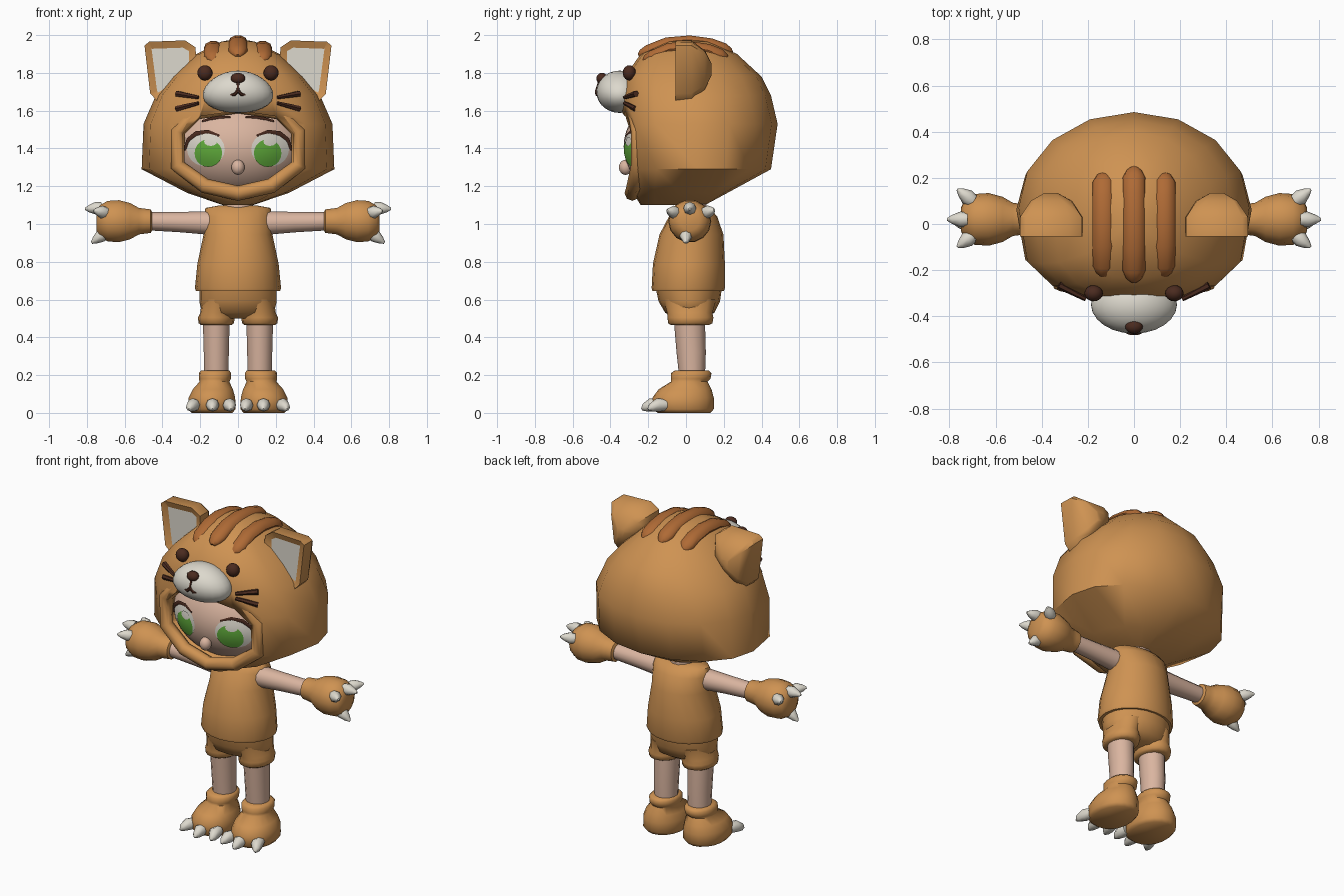
import bpy, bmesh, math
from mathutils import Vector

if "Cube" in bpy.data.objects:
    bpy.data.objects.remove(bpy.data.objects["Cube"])


def mat(name, rgb):
    m = bpy.data.materials.new(name)
    m.diffuse_color = (*rgb, 1)
    m.use_nodes = True
    m.node_tree.nodes["Principled BSDF"].inputs["Base Color"].default_value = m.diffuse_color
    return m


ORANGE = mat("orange_fabric", (0.62, 0.29, 0.085))
STRIPE = mat("dark_orange", (0.43, 0.145, 0.036))
CREAM = mat("cream", (0.72, 0.69, 0.61))
BROWN = mat("dark_brown", (0.07, 0.024, 0.014))
SKIN = mat("skin", (0.70, 0.46, 0.35))
GREEN = mat("iris_green", (0.12, 0.42, 0.045))


def finish(name, bm, *mats, angle=50):
    bmesh.ops.recalc_face_normals(bm, faces=bm.faces)
    me = bpy.data.meshes.new(name)
    bm.to_mesh(me)
    bm.free()
    for m in mats:
        me.materials.append(m)
    me.shade_smooth()
    me.set_sharp_from_angle(angle=math.radians(angle))
    ob = bpy.data.objects.new(name, me)
    bpy.context.collection.objects.link(ob)
    return ob


def skin_rings(name, m, rings, closed=False, angle=50):
    """Bridge equal-sized rings of points, capping the ends."""
    bm = bmesh.new()
    vs = [[bm.verts.new(p) for p in r] for r in rings]
    n = len(vs[0])
    pairs = list(zip(vs, vs[1:])) + ([(vs[-1], vs[0])] if closed else [])
    for a, b in pairs:
        for i in range(n):
            bm.faces.new((a[i], a[(i + 1) % n], b[(i + 1) % n], b[i]))
    if not closed:
        bm.faces.new(vs[0])
        bm.faces.new(vs[-1])
    return finish(name, bm, m, angle=angle)


def loft(name, m, rings, sides=16, front=1.0, angle=60):
    """Vertical loft; each ring is (z, centre x, half width, y front, y back)."""
    out = []
    for z, cx, rx, yf, yb in rings:
        ring = []
        for i in range(sides):
            a = 2 * math.pi * i / sides
            c = math.cos(a)
            k = abs(c) ** front if c < 0 else c
            y = (yf + yb) / 2 + math.copysign(k, c) * (yb - yf) / 2
            ring.append((cx + rx * math.sin(a), y, z))
        out.append(ring)
    return skin_rings(name, m, out, angle=angle)


def tube(name, m, pts, radii, sides=12, ref=(0, 0, 1), flat=1.0, closed=False):
    pts = [Vector(p) for p in pts]
    n, ref, rings = len(pts), Vector(ref), []
    for i, p in enumerate(pts):
        a = pts[i - 1] if (i or closed) else p
        b = pts[(i + 1) % n] if (i < n - 1 or closed) else p
        t = (b - a).normalized()
        u = t.cross(ref).normalized()
        v = u.cross(t) * flat
        rings.append([p + radii[i] * (u * math.cos(2 * math.pi * k / sides) +
                                      v * math.sin(2 * math.pi * k / sides))
                      for k in range(sides)])
    return skin_rings(name, m, rings, closed)


def ball(name, m, c, r, taper=0.0, seg=20):
    bm = bmesh.new()
    bmesh.ops.create_uvsphere(bm, u_segments=seg, v_segments=seg // 2 + 2, radius=1)
    for v in bm.verts:
        k = 1 - taper * v.co.z
        v.co = Vector((c[0] + v.co.x * r[0] * k, c[1] + v.co.y * r[1], c[2] + v.co.z * r[2]))
    return finish(name, bm, m)


# Hood, with the face opening cut out
hood = loft("hood", ORANGE, [
    (1.10, 0, .08, -.24, .10), (1.165, 0, .27, -.28, .22), (1.29, 0, .51, -.325, .45),
    (1.53, 0, .50, -.345, .485), (1.68, 0, .435, -.345, .45), (1.78, 0, .35, -.325, .40),
    (1.90, 0, .22, -.24, .27), (1.965, 0, .09, -.10, .13), (1.98, 0, .01, .0, .03)],
    front=.6)
half = [(.2, 1.57), (.29, 1.48), (.29, 1.32), (.16, 1.225)]
opening = [(0, 1.60)] + half + [(0, 1.19)] + [(-x, z) for x, z in reversed(half)]
cutter = skin_rings("face_cutter", ORANGE,
                    [[(x, y, z) for x, z in opening] for y in (-1, -.1)])
cutter.hide_render = True
mod = hood.modifiers.new("opening", 'BOOLEAN')
mod.operation, mod.solver, mod.object = 'DIFFERENCE', 'EXACT', cutter
bpy.context.view_layer.objects.active = hood
bpy.ops.object.modifier_apply(modifier="opening")
bpy.data.objects.remove(cutter)
tube("hood_rim", ORANGE,
     [(x * 1.1, -.285 + .4 * x * x, 1.4 + (z - 1.4) * 1.13) for x, z in opening],
     [.04] * len(opening), 8, ref=(0, 1, 0), closed=True)

# Stripes on top of the hood
for x, drop, l in ((-.13, .03, .9), (0, 0, 1), (.13, .03, .9)):
    path = [(-.25, 1.89), (-.235, 1.90), (-.2, 1.915), (-.1, 1.955), (.02, 1.965),
            (.13, 1.95), (.2, 1.925), (.23, 1.91), (.245, 1.9)]
    tube("hood_stripe", STRIPE, [(x, y * l, z - drop) for y, z in path],
         [.015, .035, .05, .05, .05, .05, .05, .035, .015], 10, flat=.7)

# Animal face on the hood
ball("muzzle", CREAM, (0, -.35, 1.70), (.185, .125, .112), taper=.15, seg=24)
ball("muzzle_nose", BROWN, (0, -.445, 1.77), (.038, .03, .03))
tube("mouth_stem", BROWN, [(0, -.46, 1.75), (0, -.474, 1.705)], [.008, .008], 6, ref=(0, 1, 0))
for s in (-1, 1):
    tube("mouth_curve", BROWN,
         [(0, -.474, 1.705), (s * .02, -.472, 1.685), (s * .042, -.463, 1.685)],
         [.009, .009, .006], 6, ref=(0, 1, 0))
    ball("hood_eye", BROWN, (s * .175, -.30, 1.80), (.04, .035, .04), seg=16)
    for z0, z1 in ((1.67, 1.69), (1.64, 1.61)):
        tube("whisker", BROWN, [(s * .21, -.325, z0), (s * .325, -.265, z1)],
             [.010, .017], 6)

# Ears: flat front with a recessed cream panel, bulging back
outline = [(.22, 1.85), (.225, 1.935), (.28, 1.972), (.47, 1.965), (.495, 1.945),
           (.465, 1.69), (.43, 1.655), (.31, 1.72)]
for s in (-1, 1):
    ear = skin_rings("ear", ORANGE, [
        [(s * (.36 + (x - .36) * k), y, 1.82 + (z - 1.82) * k) for x, z in outline]
        for y, k in ((-.055, 1), (.03, .99), (.10, .65), (.135, .2))], angle=40)
    bm = bmesh.new()
    bm.from_mesh(ear.data)
    panel = min(bm.faces, key=lambda f: f.calc_center_median().y)
    bmesh.ops.inset_region(bm, faces=[panel], thickness=.04, depth=-.015)
    panel.material_index = 1
    bm.to_mesh(ear.data)
    bm.free()
    ear.data.materials.append(CREAM)

# Child's head
FC, FR = (0, -.02, 1.41), (.38, .31, .28)
ball("face", SKIN, FC, FR, seg=40)
ball("face_nose", SKIN, (0, -.32, 1.30), (.035, .035, .04))
tube("neck", SKIN, [(0, .03, 1.0), (0, .03, 1.2)], [.08, .08], 14, ref=(0, 1, 0))


def on_face(x, z, lift):
    k = 1 - (x / FR[0]) ** 2 - ((z - FC[2]) / FR[2]) ** 2
    return (x, FC[1] - FR[1] * math.sqrt(max(k, 0)) - lift, z)


def face_disc(name, m, cx, cz, rx, rz, lift, n=20):
    """Thin disc that follows the curve of the face."""
    bm = bmesh.new()
    prev, mid = None, bm.verts.new(on_face(cx, cz, lift))
    for k in (.33, .67, 1):
        ring = [bm.verts.new(on_face(cx + rx * k * math.cos(2 * math.pi * i / n),
                                     cz + rz * k * math.sin(2 * math.pi * i / n), lift))
                for i in range(n)]
        for i in range(n):
            j = (i + 1) % n
            bm.faces.new((prev[i], prev[j], ring[j], ring[i]) if prev
                         else (mid, ring[j], ring[i]))
        prev = ring
    ob = finish(name, bm, m)
    if ob.data.polygons[0].normal.y > 0:
        ob.data.flip_normals()


for s in (-1, 1):
    face_disc("eye_white", CREAM, s * .17, 1.395, .10, .09, .005)
    face_disc("iris", GREEN, s * .157, 1.375, .073, .073, .008)
    face_disc("eye_highlight", CREAM, s * .157 + .012, 1.437, .035, .024, .011, 12)
    lash = [(.10, 1.468), (.16, 1.488), (.22, 1.477), (.26, 1.445), (.285, 1.39)]
    tube("eyelash", BROWN, [on_face(s * x, z, .005) for x, z in lash],
         [.006, .011, .015, .014, .005], 6, ref=(0, 1, 0), flat=.4)
    tube("eyebrow", BROWN, [on_face(s * x, z, .004) for x, z in ((.04, 1.567), (.12, 1.562), (.19, 1.545))],
         [.005, .009, .005], 6, ref=(0, 1, 0), flat=.4)

# Shirt and shorts
loft("shirt", ORANGE, [
    (.645, 0, .222, -.178, .2), (.66, 0, .228, -.182, .206), (.79, 0, .215, -.175, .206),
    (.945, 0, .182, -.14, .198), (1.04, 0, .182, -.09, .165), (1.085, 0, .172, -.055, .125),
    (1.098, 0, .10, -.03, .09)], 20)
loft("shorts_hips", ORANGE, [
    (.50, 0, .12, -.05, .10), (.53, 0, .19, -.11, .15), (.59, 0, .205, -.145, .18),
    (.66, 0, .205, -.16, .19)], 20)

for s in (-1, 1):
    # Legs
    loft("shorts_leg", ORANGE, [
        (.465, s * .115, .08, -.08, .12), (.475, s * .115, .094, -.095, .14),
        (.505, s * .115, .097, -.098, .145), (.53, s * .112, .088, -.10, .14),
        (.60, s * .10, .09, -.12, .16)], 16)
    loft("leg", SKIN, [(.18, s * .115, .066, -.035, .10), (.32, s * .115, .068, -.05, .105),
                       (.50, s * .115, .073, -.065, .10)], 14)
    # Boots with claws
    loft("boot", ORANGE, [
        (0, s * .138, .11, -.15, .13), (.02, s * .138, .127, -.175, .147),
        (.08, s * .138, .125, -.178, .147), (.125, s * .133, .108, -.145, .135),
        (.165, s * .125, .08, -.08, .115), (.18, s * .122, .086, -.08, .13),
        (.21, s * .122, .087, -.08, .135), (.224, s * .12, .075, -.06, .12)], 18, front=.85)
    for x, y, dx in ((.225, -.125, .03), (.135, -.16, 0), (.05, -.14, -.012)):
        tube("boot_claw", CREAM,
             [(s * x, y + .02, .042), (s * (x + dx * .4), y - .025, .042),
              (s * (x + dx), y - .06, .028), (s * (x + dx * 1.1), y - .075, .018)],
             [.03, .036, .022, .006], 8)
    # Arms and paw gloves
    tube("arm", SKIN, [(s * .14, .02, 1.005), (s * .30, .02, 1.01), (s * .50, .02, 1.015)],
         [.063, .054, .047], 12)
    glove = [(.455, .05), (.462, .064), (.495, .068), (.525, .072), (.57, .098),
             (.63, .114), (.69, .11), (.735, .085), (.75, .05)]
    tube("paw_glove", ORANGE, [(s * x, .02, 1.015) for x, _ in glove], [r for _, r in glove], 14)
    for base, tip in (((.70, .10, 1.06), (.765, .15, 1.075)), ((.72, .02, 1.085), (.81, .02, 1.08)),
                      ((.70, -.05, 1.06), (.765, -.10, 1.07)), ((.70, .0, .955), (.775, .0, .90))):
        b, t = Vector((s * base[0], *base[1:])), Vector((s * tip[0], *tip[1:]))
        tube("paw_claw", CREAM, [b, b.lerp(t, .35), b.lerp(t, .75), t],
             [.03, .034, .02, .006], 8)
